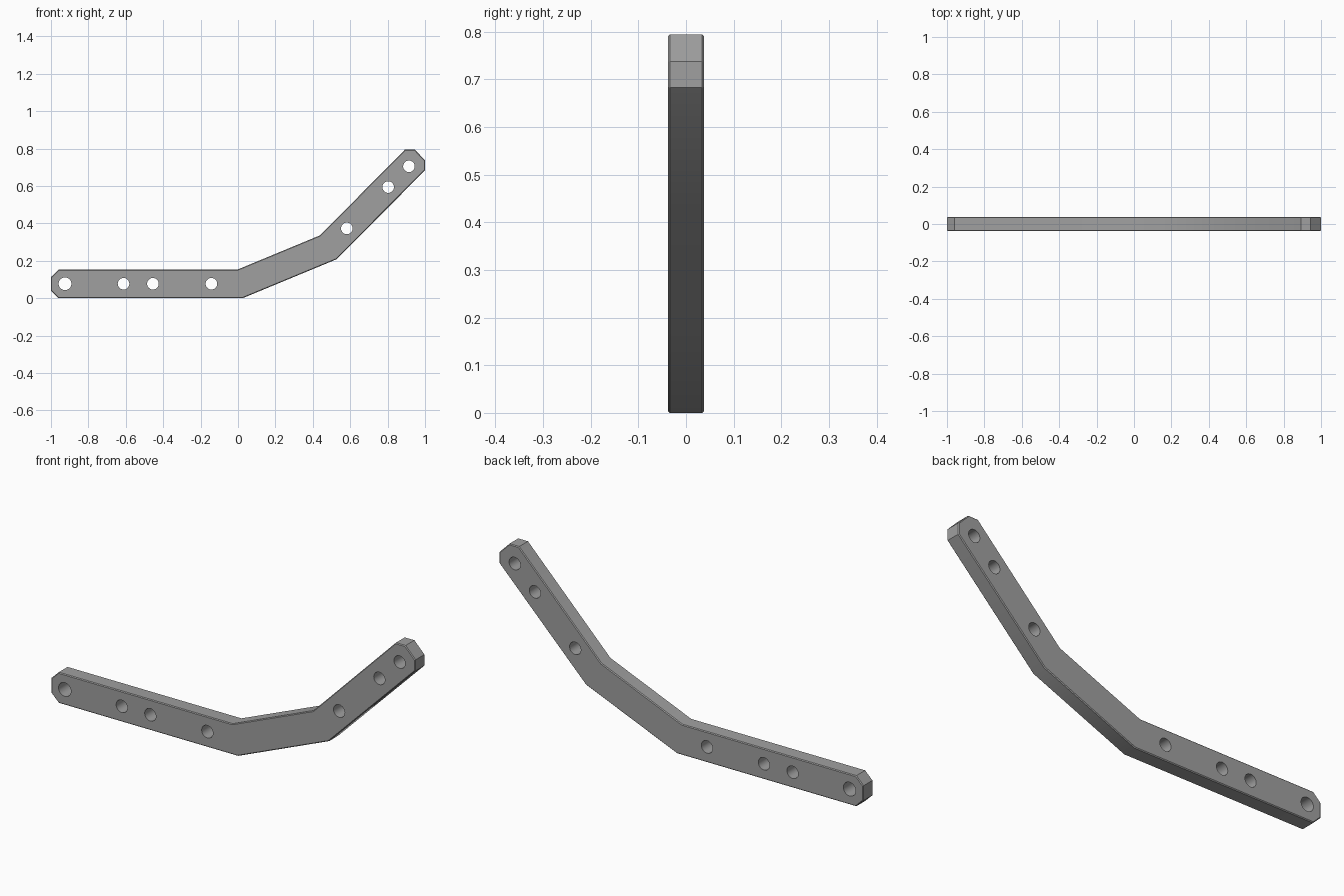
import bpy, bmesh, math
from mathutils import Matrix

if "Cube" in bpy.data.objects:
    bpy.data.objects.remove(bpy.data.objects["Cube"])

HALF = 0.038      # half thickness of the beam
CHAMFER = 0.004   # edge break on both faces

# Side profile of the double-bent beam (x, z)
PROFILE = [(-0.96, 0), (0.025, 0), (0.525, 0.207), (1, 0.683), (1, 0.738),
           (0.945, 0.794), (0.892, 0.794), (0.439, 0.336), (-0.005, 0.152),
           (-0.96, 0.152), (-1, 0.113), (-1, 0.039)]

# Pin holes (x, z, radius)
HOLES = [(-0.925, 0.077, 0.034), (-0.612, 0.077, 0.031), (-0.455, 0.077, 0.031),
         (-0.142, 0.077, 0.031), (0.582, 0.373, 0.031), (0.803, 0.594, 0.031),
         (0.914, 0.705, 0.031)]


def make_object(name, bm):
    bmesh.ops.recalc_face_normals(bm, faces=bm.faces[:])
    mesh = bpy.data.meshes.new(name)
    bm.to_mesh(mesh)
    bm.free()
    obj = bpy.data.objects.new(name, mesh)
    bpy.context.collection.objects.link(obj)
    return obj


# Beam body: extruded profile with chamfered front and back rims
bm = bmesh.new()
front = bm.faces.new([bm.verts.new((x, -HALF, z)) for x, z in PROFILE])
back = bmesh.ops.extrude_face_region(bm, geom=[front], use_keep_orig=True)
moved = [g for g in back["geom"] if isinstance(g, bmesh.types.BMVert)]
bmesh.ops.translate(bm, verts=moved, vec=(0, 2 * HALF, 0))
rims = [e for e in bm.edges if abs(e.verts[0].co.y - e.verts[1].co.y) < 1e-5]
bmesh.ops.bevel(bm, geom=rims, offset=CHAMFER, segments=1, affect='EDGES')
beam = make_object("bent_beam", bm)

# Hole cutters: one mesh of cylinders along y
bm = bmesh.new()
for x, z, r in HOLES:
    bmesh.ops.create_cone(bm, cap_ends=True, segments=32, radius1=r, radius2=r, depth=0.2,
                          matrix=Matrix.Translation((x, 0, z)) @ Matrix.Rotation(math.pi / 2, 4, 'X'))
cutter = make_object("hole_cutter", bm)
cutter.hide_render = True

# Material
grey = bpy.data.materials.new("mid grey")
grey.diffuse_color = (0.35, 0.35, 0.35, 1)
grey.use_nodes = True
grey.node_tree.nodes["Principled BSDF"].inputs["Base Color"].default_value = grey.diffuse_color
beam.data.materials.append(grey)
cutter.data.materials.append(grey)

# Drill the holes, then remove the cutter
bpy.context.view_layer.objects.active = beam
beam.select_set(True)
drill = beam.modifiers.new("pin_holes", 'BOOLEAN')
drill.operation = 'DIFFERENCE'
drill.solver = 'EXACT'
drill.object = cutter
bpy.ops.object.modifier_apply(modifier=drill.name)
bpy.data.objects.remove(cutter)

# Smooth across the shallow bends and hole walls, keep other edges sharp
bpy.ops.object.shade_smooth_by_angle(angle=math.radians(30))
